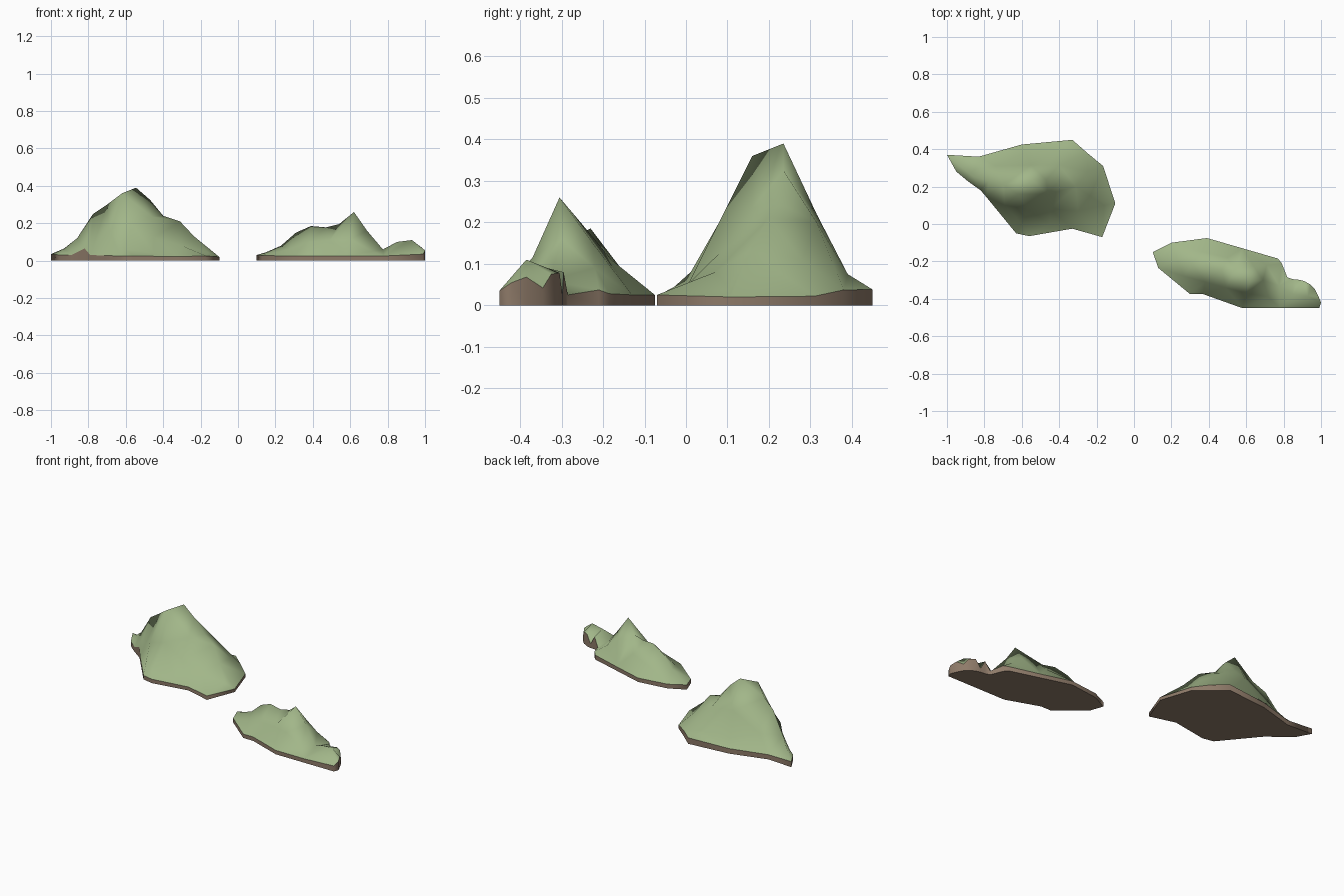
import bpy
import bmesh
from mathutils import Vector
from mathutils.geometry import delaunay_2d_cdt

if "Cube" in bpy.data.objects:
    bpy.data.objects.remove(bpy.data.objects["Cube"])


def material(name, color):
    mat = bpy.data.materials.new(name)
    mat.diffuse_color = (*color, 1)
    mat.use_nodes = True
    mat.node_tree.nodes["Principled BSDF"].inputs["Base Color"].default_value = mat.diffuse_color
    return mat


GRASS = material("grass green", (0.36, 0.47, 0.25))
EARTH = material("earth brown", (0.27, 0.195, 0.14))


def island(name, rim, ridges, slopes):
    """Grassy surface through rim, ridge lines and slope points, over an earth wall."""
    points, edges = list(rim), []
    for line in ridges:
        start = len(points)
        points += line
        edges += [(i, i + 1) for i in range(start, len(points) - 1)]
    points += slopes
    flat = [Vector(p[:2]) for p in points]
    verts, _, tris, origin, _, _ = delaunay_2d_cdt(
        flat, edges, [list(range(len(rim)))], 1, 1e-5)
    bm = bmesh.new()
    top = [bm.verts.new((v.x, v.y, points[o[0]][2] if o else 0.1))
           for v, o in zip(verts, origin)]
    for tri in tris:
        face = bm.faces.new([top[i] for i in tri])
        face.normal_update()
        if face.normal.z < 0:
            face.normal_flip()
    # Earth wall and flat underside
    border = [e for e in bm.edges if e.is_boundary]
    foot = {}
    for e in border:
        for v in e.verts:
            if v not in foot:
                foot[v] = bm.verts.new((v.co.x, v.co.y, 0))
    under = []
    for e in border:
        a, b = e.verts
        wall = bm.faces.new((a, b, foot[b], foot[a]))
        wall.material_index = 1
        under.append(bm.edges.get((foot[a], foot[b])))
    for face in bmesh.ops.contextual_create(bm, geom=under)["faces"]:
        face.material_index = 1
    bmesh.ops.recalc_face_normals(bm, faces=bm.faces[:])
    for face in bm.faces:
        face.smooth = True
    # Crisp edges where grass, wall and underside meet
    for e in border + under:
        e.smooth = False
    mesh = bpy.data.meshes.new(name)
    bm.to_mesh(mesh)
    bm.free()
    mesh.materials.append(GRASS)
    mesh.materials.append(EARTH)
    obj = bpy.data.objects.new(name, mesh)
    bpy.context.collection.objects.link(obj)


# Tall hill
island(
    "tall_hill",
    rim=[(-1, .37, .035), (-.95, .28, .03), (-.89, .23, .03), (-.82, .18, .065),
         (-.79, .145, .03), (-.63, -.05, .025), (-.56, -.065, .025),
         (-.33, -.025, .022), (-.17, -.07, .025), (-.1, .11, .02),
         (-.165, .31, .022), (-.25, .38, .037), (-.33, .45, .038),
         (-.6, .425, .032), (-.83, .36, .03)],
    ridges=[[(-.93, .31, .065), (-.86, .255, .12), (-.775, .23, .25),
             (-.7, .21, .3), (-.62, .16, .36), (-.545, .235, .39),
             (-.47, .235, .325), (-.4, .235, .24), (-.31, .2, .21),
             (-.235, .15, .13), (-.16, .1, .045)]],
    slopes=[(-.57, .08, .2), (-.46, .16, .235), (-.45, .08, .125),
            (-.6, .0, .06), (-.45, .0, .04), (-.69, .1, .16),
            (-.3, .07, .08), (-.55, .315, .22), (-.4, .315, .2),
            (-.4, .39, .075), (-.58, .385, .075), (-.74, .31, .12),
            (-.25, .28, .11)])

# Low hill with a knoll at its right end
island(
    "low_hill",
    rim=[(.1, -.15, .03), (.2, -.1, .027), (.39, -.075, .025), (.58, -.13, .025),
         (.77, -.185, .028), (.79, -.21, .037), (.82, -.285, .025),
         (.85, -.295, .08), (.88, -.298, .025), (.91, -.305, .078),
         (.945, -.325, .075), (.965, -.345, .042), (.985, -.385, .068),
         (1, -.42, .055), (.99, -.45, .035), (.78, -.45, .025),
         (.58, -.45, .025), (.37, -.375, .025), (.3, -.375, .025),
         (.13, -.235, .027)],
    ridges=[[(.15, -.17, .045), (.23, -.19, .08), (.31, -.21, .15),
             (.39, -.23, .185), (.47, -.245, .178), (.54, -.25, .195),
             (.62, -.305, .26), (.69, -.3, .16), (.775, -.33, .06),
             (.85, -.375, .1), (.93, -.385, .11)]],
    slopes=[(.6, -.37, .115), (.49, -.34, .11), (.38, -.31, .1),
            (.64, -.225, .15), (.5, -.18, .11), (.37, -.15, .08),
            (.71, -.22, .09), (.72, -.39, .05), (.27, -.28, .06)])
